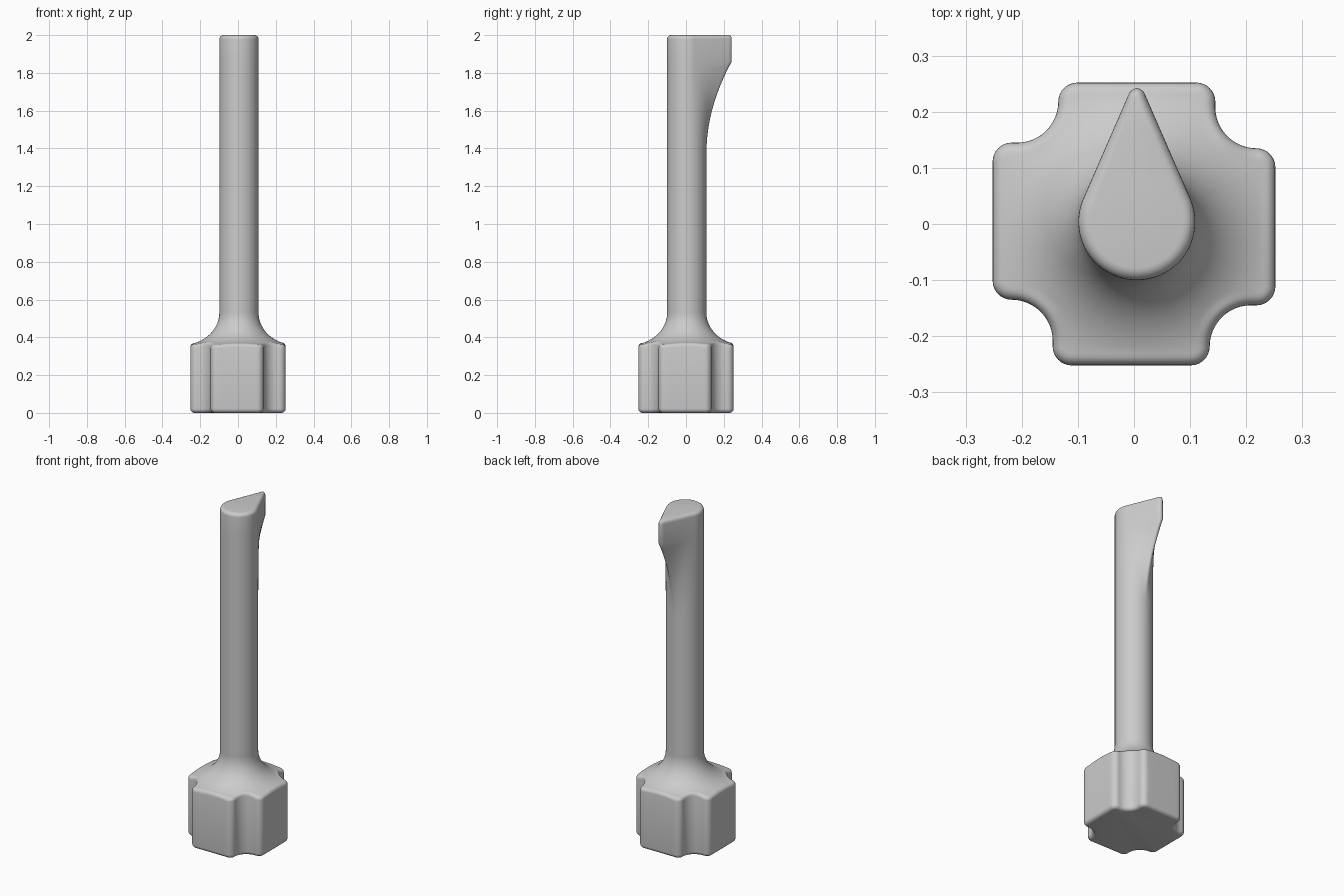
import bpy, bmesh
from math import sin, cos, pi, sqrt, atan2, asin, hypot
from mathutils import Vector

if "Cube" in bpy.data.objects:
    bpy.data.objects.remove(bpy.data.objects["Cube"], do_unlink=True)

grey = bpy.data.materials.new("light grey")
grey.use_nodes = True
grey.diffuse_color = (0.6, 0.6, 0.6, 1)
grey.node_tree.nodes["Principled BSDF"].inputs["Base Color"].default_value = (0.6, 0.6, 0.6, 1)

CENTRE = Vector((0.005, 0.004))   # shaft axis
RADIUS = 0.104


def loft(name, rings):
    """Skin a stack of equal-length rings and cap both ends."""
    bm = bmesh.new()
    loops = [[bm.verts.new(p) for p in ring] for ring in rings]
    for low, high in zip(loops, loops[1:]):
        for i in range(len(low)):
            bm.faces.new((low[i - 1], low[i], high[i], high[i - 1]))
    bm.faces.new(loops[0][::-1])
    bm.faces.new(loops[-1])
    bmesh.ops.recalc_face_normals(bm, faces=bm.faces[:])
    mesh = bpy.data.meshes.new(name)
    bm.to_mesh(mesh)
    bm.free()
    obj = bpy.data.objects.new(name, mesh)
    bpy.context.collection.objects.link(obj)
    mesh.materials.append(grey)
    bpy.ops.object.select_all(action='DESELECT')
    obj.select_set(True)
    bpy.context.view_layer.objects.active = obj
    bpy.ops.object.shade_smooth_by_angle(angle=0.7)
    return obj


def arc(x, y, r, start, end, n=8):
    return [Vector((x + r * cos(a), y + r * sin(a)))
            for a in (start + (end - start) * i / n for i in range(n + 1))]


# Base: cross outline, one quarter turned four times
END, WIDE, SLIM, CORNER, COVE = 0.252, 0.145, 0.135, 0.034, 0.073
left, right = CORNER - SLIM, WIDE - CORNER
quarter = [Vector((left + (right - left) * i / 8, END)) for i in range(1, 8)]
quarter += arc(right, END - CORNER, CORNER, pi / 2, 0)
quarter += arc(WIDE + COVE, SLIM + COVE, COVE, pi, 1.5 * pi, 12)
quarter += arc(END - CORNER, SLIM - CORNER, CORNER, pi / 2, 0)
outline = []
for k in range(4):
    for x, y in quarter:
        for _ in range(k):
            x, y = y, -x
        p = Vector((x, y))
        if not outline or (p - outline[-1]).length > 0.001:
            outline.append(p)
inward = []
for i, p in enumerate(outline):
    t = (outline[(i + 1) % len(outline)] - outline[i - 1]).normalized()
    inward.append(Vector((t.y, -t.x)))


def flare_height(p):
    u = (0.30 - (p - CENTRE).length) / 0.196
    return 0.53 - 0.17 * sqrt(max(0, 1 - u * u))


BEVEL = 0.022
inset = [p + n * BEVEL for p, n in zip(outline, inward)]
rings = []
for i in range(6):                       # rounded bottom edge
    a = pi / 2 * i / 5
    rings.append([(*(p + n * BEVEL * (1 - sin(a))), BEVEL * (1 - cos(a)))
                  for p, n in zip(outline, inward)])
for i in range(6):                       # wall and rounded top edge
    a = pi / 2 * i / 5
    rings.append([(*(p + n * BEVEL * (1 - cos(a))), flare_height(q) - BEVEL * (1 - sin(a)))
                  for p, n, q in zip(outline, inward, inset)])
for i in range(1, 19):                   # concave flare up to the shaft
    t = sin(pi / 2 * i / 18)
    ring = []
    for q in inset:
        p = q.lerp(CENTRE + (q - CENTRE).normalized() * RADIUS, t)
        ring.append((*p, flare_height(p)))
    rings.append(ring)
loft("flared_cross_base", rings)

# Shaft: round below, growing into a teardrop head
SIDES, TIP_DIST, TIP_R = 240, 0.223, 0.015
FIN_LOW, FIN_HIGH, TOP = 1.37, 1.86, 2.0


def teardrop(angle, shrink):
    """Distance from the axis to the teardrop edge in a direction."""
    big, tip = RADIUS - shrink, max(0.003, TIP_R - shrink * 0.6)
    t = atan2(sin(angle), abs(cos(angle)))
    a = asin((big - tip) / TIP_DIST)
    if t <= a:
        return big
    if t <= atan2(TIP_DIST + tip * sin(a), tip * cos(a)):
        return big / cos(t - a)
    return TIP_DIST * sin(t) + sqrt(max(0, tip ** 2 - (TIP_DIST * cos(t)) ** 2))


def shaft_ring(z, blend, shrink=0):
    ring = []
    for i in range(SIDES):
        a = 2 * pi * i / SIDES
        r = RADIUS + (teardrop(a, shrink) - RADIUS) * blend
        ring.append((CENTRE.x + r * cos(a), CENTRE.y + r * sin(a), z))
    return ring


rings = [shaft_ring(0.5, 0), shaft_ring(FIN_LOW, 0)]
for i in range(1, 17):
    f = i / 16
    rings.append(shaft_ring(FIN_LOW + (FIN_HIGH - FIN_LOW) * f, f * f))
for i in range(7):
    a = pi / 2 * i / 6
    rings.append(shaft_ring(TOP - BEVEL * (1 - sin(a)), 1, BEVEL * (1 - cos(a))))
loft("shaft_with_teardrop_head", rings)
